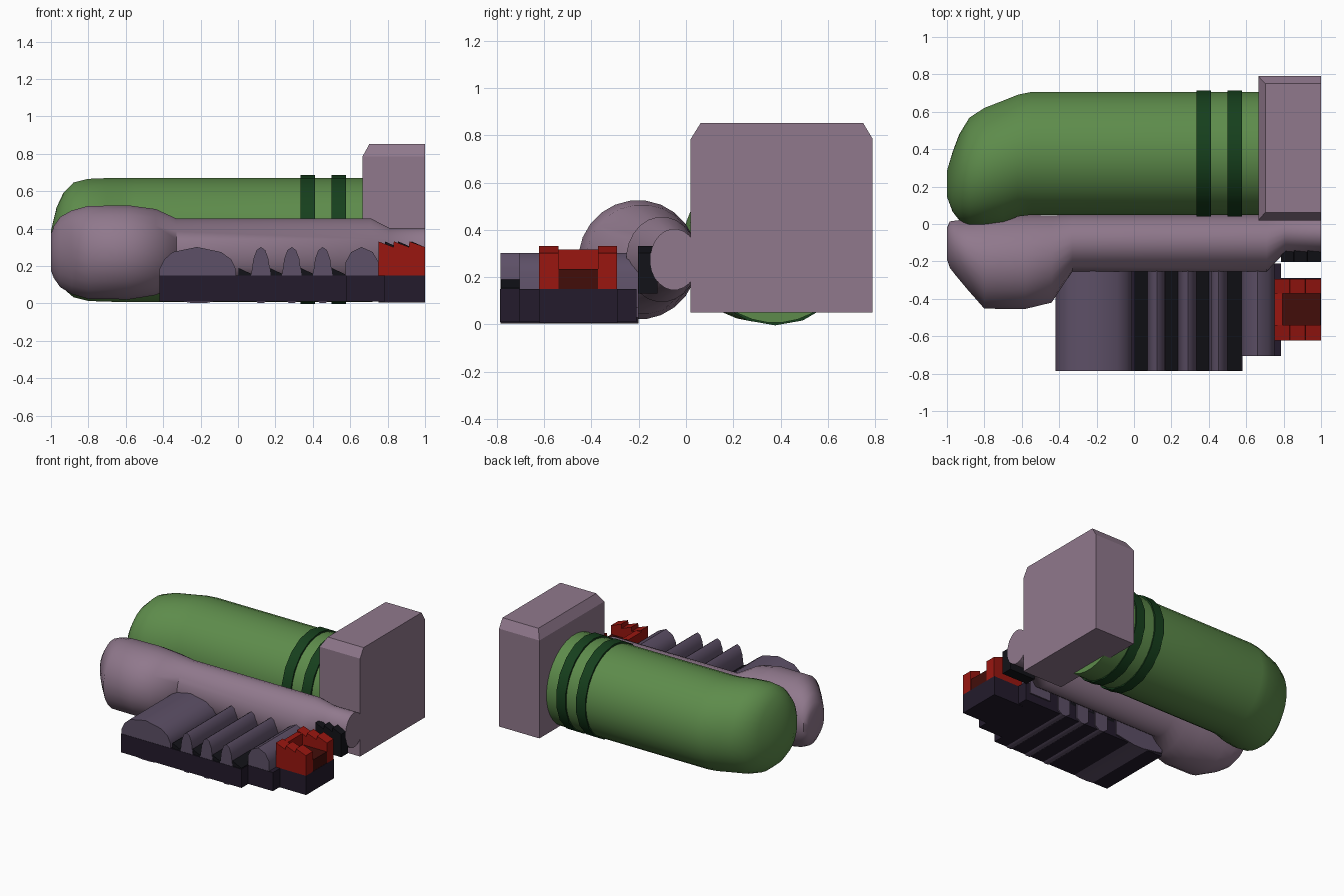
import bpy, bmesh, math

if "Cube" in bpy.data.objects:
    bpy.data.objects.remove(bpy.data.objects["Cube"])


def material(name, rgb):
    m = bpy.data.materials.new(name)
    m.diffuse_color = (*rgb, 1)
    m.use_nodes = True
    m.node_tree.nodes["Principled BSDF"].inputs["Base Color"].default_value = m.diffuse_color
    return m


GREEN = material("green", (0.11, 0.26, 0.07))
DARK_GREEN = material("dark_green", (0.008, 0.05, 0.012))
MAUVE = material("mauve", (0.28, 0.19, 0.265))
PURPLE = material("purple", (0.11, 0.08, 0.135))
DARK = material("dark", (0.017, 0.011, 0.025))
BLACK = material("black", (0.006, 0.006, 0.009))
RED = material("red", (0.32, 0.008, 0.005))
DARK_RED = material("dark_red", (0.055, 0.004, 0.003))


def finish(name, bm, mat, smooth=0):
    bmesh.ops.recalc_face_normals(bm, faces=bm.faces)
    me = bpy.data.meshes.new(name)
    bm.to_mesh(me)
    bm.free()
    ob = bpy.data.objects.new(name, me)
    bpy.context.collection.objects.link(ob)
    me.materials.append(mat)
    if smooth:
        bpy.ops.object.select_all(action='DESELECT')
        bpy.context.view_layer.objects.active = ob
        ob.select_set(True)
        bpy.ops.object.shade_smooth_by_angle(angle=math.radians(smooth))
    return ob


def loft(name, sections, mat, n, smooth=50):
    """Elliptical sections (x, y, z, y radius, z radius) joined along x."""
    bm = bmesh.new()
    rings = []
    for x, y, z, ry, rz in sections:
        angles = [2 * math.pi * (i + 0.5) / n for i in range(n)]
        rings.append([bm.verts.new((x, y + ry * math.cos(a), z + rz * math.sin(a))) for a in angles])
    for a, b in zip(rings, rings[1:]):
        for i in range(n):
            j = (i + 1) % n
            bm.faces.new((a[i], a[j], b[j], b[i]))
    bm.faces.new(rings[0])
    bm.faces.new(rings[-1])
    return finish(name, bm, mat, smooth)


def prism(name, profile, y0, y1, mat, smooth=0):
    """x-z outline extruded along y."""
    bm = bmesh.new()
    face = bm.faces.new([bm.verts.new((x, y0, z)) for x, z in profile])
    ext = bmesh.ops.extrude_face_region(bm, geom=[face])['geom']
    bmesh.ops.translate(bm, vec=(0, y1 - y0, 0), verts=[v for v in ext if isinstance(v, bmesh.types.BMVert)])
    return finish(name, bm, mat, smooth)


def box(name, x0, x1, y0, y1, z0, z1, mat):
    return prism(name, [(x0, z0), (x1, z0), (x1, z1), (x0, z1)], y0, y1, mat)


# Green tank with its end leaning to the front
loft("tank", [(-1, 0.215, 0.31, 0.07, 0.08), (-0.97, 0.225, 0.325, 0.16, 0.19),
              (-0.935, 0.25, 0.335, 0.23, 0.255), (-0.88, 0.28, 0.34, 0.29, 0.308),
              (-0.8, 0.305, 0.34, 0.317, 0.328), (-0.7, 0.333, 0.34, 0.328, 0.332),
              (-0.62, 0.366, 0.34, 0.327, 0.333), (-0.55, 0.377, 0.34, 0.33, 0.333),
              (0.72, 0.377, 0.34, 0.33, 0.333)], GREEN, 32)

# Raised bands
for i, x in enumerate((0.335, 0.5)):
    loft(f"tank_band_{i + 1}", [(x, 0.377, 0.342, 0.343, 0.346), (x + 0.077, 0.377, 0.342, 0.343, 0.346)],
         DARK_GREEN, 18)

# End block, top chamfered on three sides
bm = bmesh.new()
rects = [(0.665, 0.02, 0.79, 0.05), (0.665, 0.02, 0.79, 0.785), (0.702, 0.062, 0.75, 0.852)]
rings = [[bm.verts.new(p) for p in ((x, y0, z), (1, y0, z), (1, y1, z), (x, y1, z))] for x, y0, y1, z in rects]
for a, b in zip(rings, rings[1:]):
    for i in range(4):
        bm.faces.new((a[i], a[(i + 1) % 4], b[(i + 1) % 4], b[i]))
bm.faces.new(rings[0])
bm.faces.new(rings[-1])
finish("end_block", bm, MAUVE)

# Bulb and tapering tube
loft("bulb_tube", [(-1, -0.105, 0.275, 0.085, 0.10), (-0.985, -0.11, 0.275, 0.125, 0.14),
                   (-0.95, -0.13, 0.275, 0.15, 0.19), (-0.89, -0.162, 0.274, 0.19, 0.225),
                   (-0.8, -0.205, 0.273, 0.25, 0.251), (-0.58, -0.203, 0.273, 0.253, 0.253),
                   (-0.44, -0.187, 0.275, 0.235, 0.232), (-0.33, -0.102, 0.275, 0.152, 0.181),
                   (0.71, -0.102, 0.275, 0.152, 0.181), (0.81, -0.05, 0.275, 0.102, 0.13),
                   (1, -0.05, 0.275, 0.102, 0.13)], MAUVE, 24)

# Stepped dark base
box("base_wide", -0.42, 0.58, -0.787, -0.21, 0.01, 0.15, DARK)
box("base_step", 0.58, 0.785, -0.707, -0.21, 0.01, 0.15, DARK)
box("base_end", 0.75, 1, -0.62, -0.29, 0.005, 0.15, DARK)

# Rounded ribs
ARCH = [(0, 0.15), (0.12, 0.24), (0.28, 0.285), (0.5, 0.302), (0.72, 0.285), (0.88, 0.24), (1, 0.15)]


def rib(name, x0, x1, y0):
    w = x1 - x0
    top = [(x0 + t * w, z) for t, z in ARCH]
    prism(name, [(x0 + 0.35 * w, 0.003), (x0, 0.03)] + top + [(x1, 0.03), (x0 + 0.65 * w, 0.003)],
          y0, -0.2, PURPLE, 40)


prism("rib_large", [(-0.25, 0.003), (-0.419, 0.03), (-0.419, 0.185), (-0.395, 0.235), (-0.35, 0.275),
                    (-0.22, 0.302), (-0.09, 0.275), (-0.035, 0.235), (-0.012, 0.185), (-0.012, 0.03),
                    (-0.17, 0.003)], -0.785, -0.2, PURPLE, 40)
for i in range(3):
    rib(f"rib_small_{i + 1}", 0.07 + 0.165 * i, 0.175 + 0.165 * i, -0.785)
prism("rib_end", [(0.575, 0.07), (0.575, 0.22), (0.605, 0.275), (0.66, 0.302), (0.72, 0.275),
                  (0.752, 0.22), (0.752, 0.07)], -0.705, -0.2, PURPLE, 40)

# Black wedges between ribs
for i in range(4):
    x = 0.003 + 0.166 * i
    prism(f"wedge_{i + 1}", [(x, 0.12), (x + 0.075, 0.12), (x + 0.075, 0.155), (x, 0.19)], -0.782, -0.21, BLACK)


# Saw-toothed red socket and black rail
def saw(name, x0, x1, z0, y0, y1, mat, teeth=3):
    w = (x1 - x0) / teeth
    pts = [(x0, z0)]
    for i in range(teeth):
        pts += [(x0 + i * w, 0.332), (x0 + (i + 1) * w - 0.003, 0.302)]
    prism(name, pts + [(x1, 0.302), (x1, z0)], y0, y1, mat)


saw("socket_side_front", 0.75, 1, 0.15, -0.622, -0.54, RED)
saw("socket_side_back", 0.75, 1, 0.15, -0.372, -0.293, RED)
box("socket_wall", 0.75, 0.795, -0.54, -0.372, 0.15, 0.318, RED)
box("socket_floor", 0.795, 0.998, -0.54, -0.372, 0.15, 0.235, DARK_RED)
saw("toothed_rail", 0.785, 1, 0.13, -0.203, -0.12, BLACK)
